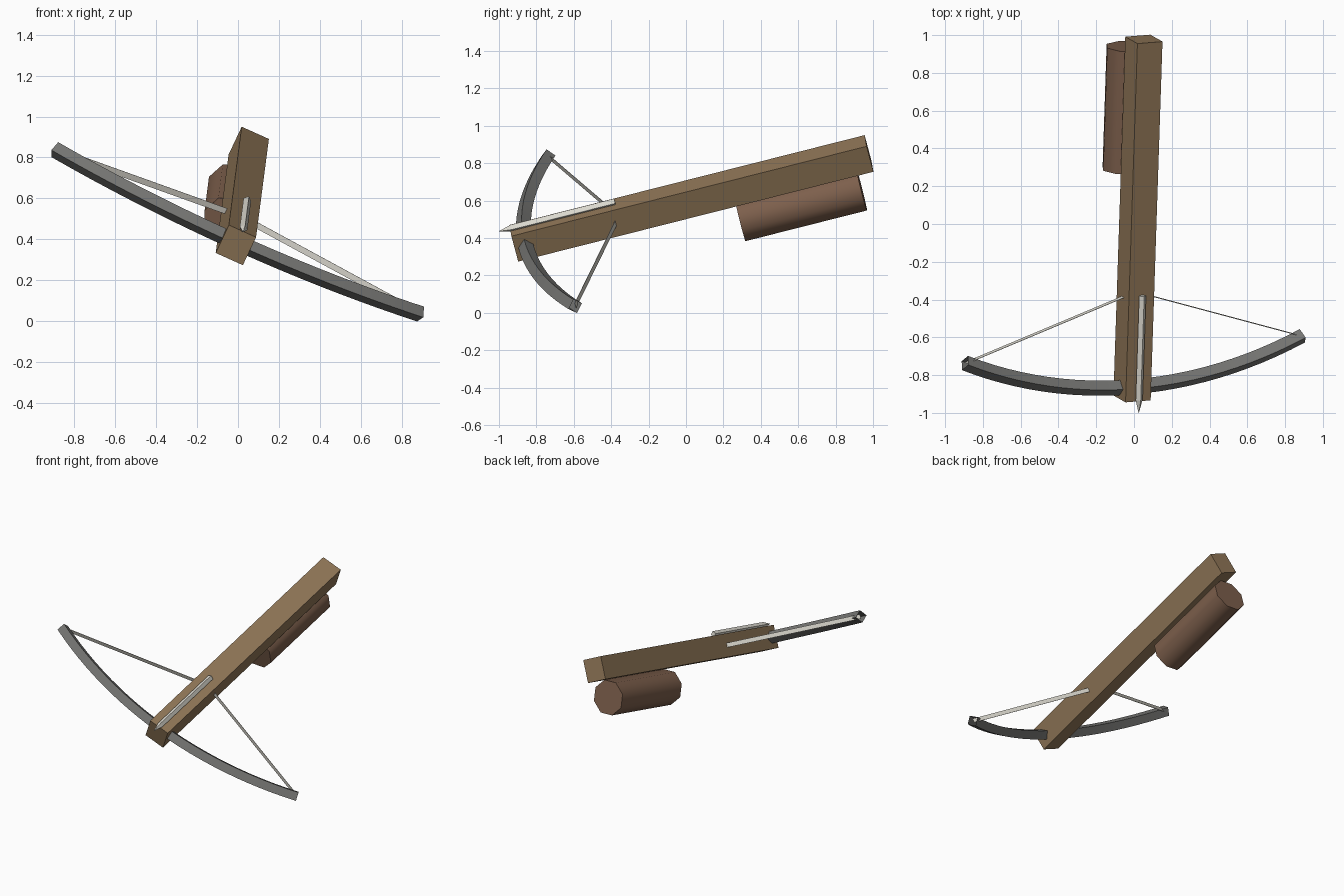
import bpy, bmesh, math
from mathutils import Vector, Matrix

cube = bpy.data.objects.get("Cube")
if cube:
    bpy.data.objects.remove(cube, do_unlink=True)

# Tilted frame of the weapon: side, length (towards the butt) and up axes
LENGTH = Vector((0.032, 0.969, 0.245)).normalized()
SIDE = Vector((0.91, 0.07, -0.41))
SIDE = (SIDE - LENGTH * SIDE.dot(LENGTH)).normalized()
UP = SIDE.cross(LENGTH)
FRAME = Matrix.Translation((0.021, 0.029, 0.612)) @ Matrix((SIDE, LENGTH, UP)).transposed().to_4x4()


def material(name, color):
    m = bpy.data.materials.new(name)
    m.use_nodes = True
    m.diffuse_color = (*color, 1)
    bsdf = next(n for n in m.node_tree.nodes if n.type == 'BSDF_PRINCIPLED')
    bsdf.inputs["Base Color"].default_value = (*color, 1)
    return m


stock_wood = material("stock wood", (0.285, 0.187, 0.098))
dark_wood = material("dark wood", (0.205, 0.115, 0.072))
grey_metal = material("grey metal", (0.18, 0.18, 0.172))
pale_grey = material("pale grey", (0.72, 0.70, 0.63))


def finish(name, bm, mat, smooth=None):
    bmesh.ops.recalc_face_normals(bm, faces=bm.faces)
    mesh = bpy.data.meshes.new(name)
    bm.to_mesh(mesh)
    bm.free()
    mesh.materials.append(mat)
    ob = bpy.data.objects.new(name, mesh)
    bpy.context.collection.objects.link(ob)
    ob.matrix_world = FRAME
    if smooth:
        bpy.ops.object.select_all(action='DESELECT')
        ob.select_set(True)
        bpy.context.view_layer.objects.active = ob
        bpy.ops.object.shade_smooth_by_angle(angle=math.radians(smooth))
    return ob


def box(name, center, size, mat, turn=0):
    bm = bmesh.new()
    place = Matrix.Translation(center) @ Matrix.Rotation(turn, 4, 'Z') @ Matrix.Diagonal((*size, 1))
    bmesh.ops.create_cube(bm, size=1, matrix=place)
    return finish(name, bm, mat)


def sweep(name, stations, sides, mat, caps=True, smooth=None):
    """Skin rings; each station is (centre, outward direction, radius)."""
    bm = bmesh.new()
    rings = []
    for c, out, r in stations:
        ring = []
        for k in range(sides):
            a = math.tau * k / sides
            ring.append(bm.verts.new(c + (out * math.cos(a) + Vector((0, 0, 1)) * math.sin(a)) * r))
        rings.append(ring)
    for a, b in zip(rings, rings[1:]):
        for k in range(sides):
            n = (k + 1) % sides
            bm.faces.new((a[k], a[n], b[n], b[k]))
    if caps:
        bm.faces.new(rings[0])
        bm.faces.new(rings[-1])
    return finish(name, bm, mat, smooth)


# Stock
box("stock", (0, 0, 0), (0.146, 1.96, 0.155), stock_wood)

# Rounded grip drum under the butt
X = Vector((1, 0, 0))
sweep("grip_drum", [(Vector((0, y, -0.198)), X, 0.12) for y in (0.222, 0.892)],
      8, dark_wood, smooth=60)

# Bow: diamond section swept along an arc, open at the tips
HALF, APEX, TIP = 0.982, -0.92, -0.715
sag = TIP - APEX
radius = (HALF ** 2 + sag ** 2) / (2 * sag)
reach = math.asin(HALF / radius)
arc = []
for i in range(25):
    a = reach * (i / 12 - 1)
    out = Vector((math.sin(a), -math.cos(a), 0))
    arc.append((Vector((0, APEX + radius, 0)) + out * radius, out, 0.041))
sweep("bow", arc, 4, grey_metal, caps=False, smooth=30)

# Bowstring: a flat ribbon on each side, meeting inside the stock
for label, sign in (("left", 1), ("right", -1)):
    nock, tip = Vector((0, -0.40, 0)), Vector((sign * 0.975, TIP, 0))
    d = tip - nock
    box(label + "_string", (nock + tip) / 2, (d.length, 0.002, 0.03), pale_grey, math.atan2(d.y, d.x))

# Bolt lying on the stock, with a pointed head
sweep("bolt", [(Vector((0, y, 0.09)), X, r) for y, r in
               ((-1.04, 0.001), (-0.97, 0.02), (-0.40, 0.02))], 4, pale_grey)
